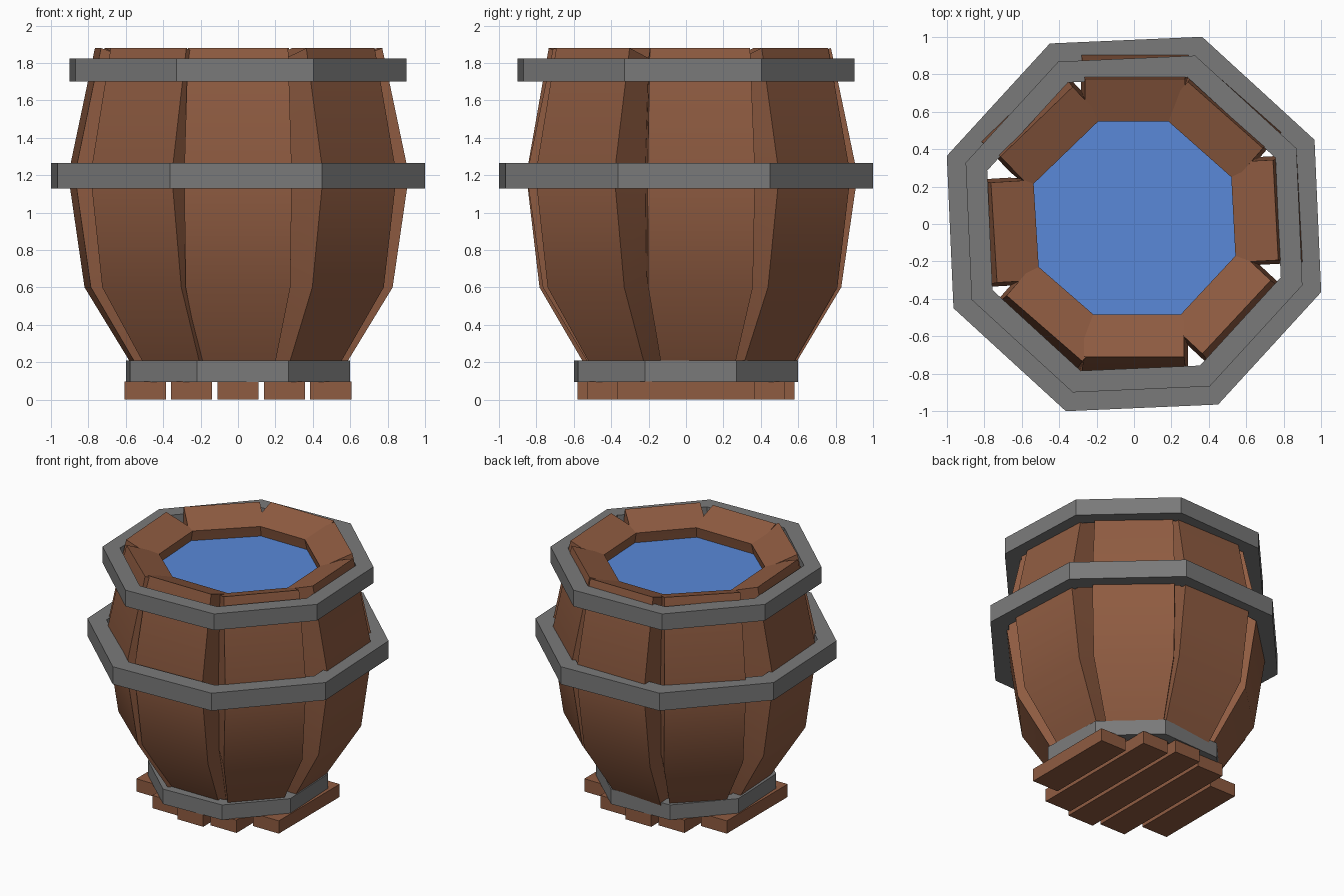
import bpy, bmesh, math
from mathutils import Vector, Matrix

if "Cube" in bpy.data.objects:
    bpy.data.objects.remove(bpy.data.objects["Cube"])

def material(name, col):
    m = bpy.data.materials.new(name)
    m.diffuse_color = (*col, 1)
    m.use_nodes = True
    m.node_tree.nodes["Principled BSDF"].inputs["Base Color"].default_value = m.diffuse_color
    return m

wood = material("brown wood", (0.275, 0.106, 0.053))
iron = material("grey iron", (0.195, 0.195, 0.195))
blue = material("blue water", (0.10, 0.25, 0.69))

def finish(name, bm, mat, smooth=False):
    bmesh.ops.recalc_face_normals(bm, faces=bm.faces)
    if smooth:                                        # soft bends, crisp plank edges
        for f in bm.faces:
            f.smooth = True
        for e in bm.edges:
            e.smooth = e.calc_face_angle(0) < math.radians(40)
    me = bpy.data.meshes.new(name)
    bm.to_mesh(me)
    bm.free()
    me.materials.append(mat)
    ob = bpy.data.objects.new(name, me)
    bpy.context.collection.objects.link(ob)
    return ob

def loft(bm, rings, closed=False):
    """Skin a list of four-point rings, capped unless closed."""
    vs = [[bm.verts.new(p) for p in r] for r in rings]
    pairs = list(zip(vs, vs[1:])) + ([(vs[-1], vs[0])] if closed else [])
    for a, b in pairs:
        for i in range(4):
            j = (i + 1) % 4
            bm.faces.new((a[i], a[j], b[j], b[i]))
    if not closed:
        bm.faces.new(vs[0])
        bm.faces.new(vs[-1])

TURN = math.radians(-20)      # octagon rotation of hoops and water

# Staves: outer radius, height, half width, lean of the cross-section (degrees)
PROFILE = [(0.50, 0.10, 0.18, -30), (0.80, 0.60, 0.28, -20),
           (0.887, 1.20, 0.288, 2), (0.745, 1.88, 0.268, 20)]
THICK = 0.242

def stave(i, angle, shift, slide):
    rings = []
    for r, z, w, lean in PROFILE:
        a = math.radians(lean)
        ri, zi = r - math.cos(a) * THICK, z - math.sin(a) * THICK   # inner side
        rings.append([Vector((r + shift, slide - w, z)), Vector((r + shift, slide + w, z)),
                      Vector((ri + shift, slide + w, zi)), Vector((ri + shift, slide - w, zi))])
    rot = Matrix.Rotation(math.radians(angle), 3, 'Z')
    bm = bmesh.new()
    loft(bm, [[rot @ p for p in ring] for ring in rings])
    finish(f"stave_{i}", bm, wood, smooth=True)

# slightly uneven placement round the barrel: angle, outward shift, sideways shift
for i, (a, s, t) in enumerate([(3, 0.015, 0.035), (48.5, 0.015, 0.02), (90, 0.03, -0.005),
                               (134, 0.01, -0.005), (183.5, 0.005, 0), (229, -0.01, 0.005),
                               (270, -0.035, 0), (317, -0.005, 0.01)]):
    stave(i, a, s, t)

# Hoops: octagonal iron bands
def hoop(name, r_out, r_in, z0, z1):
    bm = bmesh.new()
    rings = []
    for k in range(8):
        c, s = math.cos(TURN + k * math.pi / 4), math.sin(TURN + k * math.pi / 4)
        rings.append([(r * c, r * s, z) for r, z in
                      ((r_out, z0), (r_out, z1), (r_in, z1), (r_in, z0))])
    loft(bm, rings, closed=True)
    finish(name, bm, iron)

hoop("top_hoop", 0.958, 0.835, 1.70, 1.825)
hoop("middle_hoop", 1.065, 0.93, 1.13, 1.265)
hoop("bottom_hoop", 0.638, 0.55, 0.095, 0.21)

# Water surface
bm = bmesh.new()
bmesh.ops.create_circle(bm, cap_ends=True, segments=8, radius=0.638,
                        matrix=Matrix.Translation((0, 0, 1.715)) @ Matrix.Rotation(TURN, 4, 'Z'))
ob = finish("water", bm, blue)
if ob.data.polygons[0].normal.z < 0:
    ob.data.flip_normals()

# Base slats running front to back
for k, half in zip(range(-2, 3), (0.37, 0.53, 0.58, 0.53, 0.37)):
    bm = bmesh.new()
    bmesh.ops.create_cube(bm, size=1, matrix=Matrix.Translation((k * 0.248, 0, 0.049))
                          @ Matrix.Diagonal((0.22, 2 * half, 0.098, 1)))
    finish(f"base_slat_{k + 2}", bm, wood)
